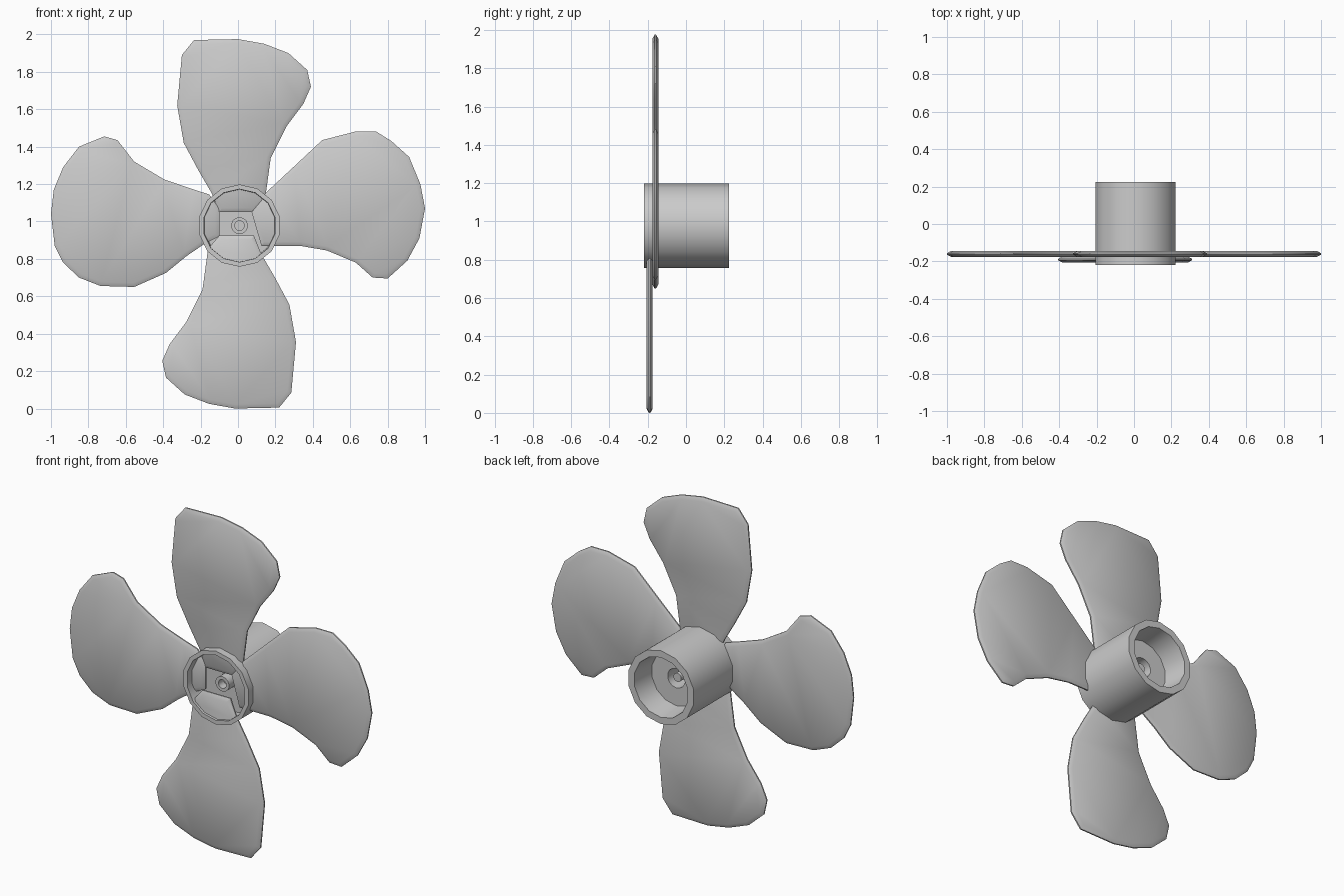
import bpy, bmesh, math

if "Cube" in bpy.data.objects:
    bpy.data.objects.remove(bpy.data.objects["Cube"])


def finish(bm, name):
    bmesh.ops.recalc_face_normals(bm, faces=bm.faces[:])
    me = bpy.data.meshes.new(name)
    bm.to_mesh(me)
    bm.free()
    ob = bpy.data.objects.new(name, me)
    bpy.context.collection.objects.link(ob)
    bpy.ops.object.select_all(action='DESELECT')
    ob.select_set(True)
    bpy.context.view_layer.objects.active = ob
    bpy.ops.object.shade_smooth_by_angle(angle=math.radians(30))
    return ob


def lathe(name, profile, sides, cx, cz):
    """Spin a (radius, y) profile around the y axis; ends sit on the axis."""
    bm = bmesh.new()
    rings = []
    for r, y in profile:
        if r == 0:
            rings.append([bm.verts.new((cx, y, cz))] * sides)
        else:
            rings.append([bm.verts.new((cx + r * math.sin(2 * math.pi * i / sides), y,
                                        cz + r * math.cos(2 * math.pi * i / sides)))
                          for i in range(sides)])
    for a, b in zip(rings, rings[1:]):
        for i in range(sides):
            j = (i + 1) % sides
            quad = list(dict.fromkeys([a[i], a[j], b[j], b[i]]))
            bm.faces.new(quad)
    return finish(bm, name)


def blade(name, outline, y):
    """Thin plate with a tapered edge all round."""
    bm = bmesh.new()
    front = [bm.verts.new((x, y - 0.004, z)) for x, z in outline]
    back = [bm.verts.new((x, y + 0.004, z)) for x, z in outline]
    n = len(outline)
    caps = [bm.faces.new(front), bm.faces.new(back[::-1])]
    for i in range(n):
        j = (i + 1) % n
        bm.faces.new((front[i], back[i], back[j], front[j]))
    bmesh.ops.recalc_face_normals(bm, faces=bm.faces[:])
    bmesh.ops.inset_individual(bm, faces=caps, thickness=0.022, depth=0.012,
                               use_even_offset=True)
    bmesh.ops.triangulate(bm, faces=caps)
    return finish(bm, name)


# Hub: front recess with a hollow boss, back socket with a shaft in a hole
hub_profile = [
    (0, -0.11), (0.026, -0.11), (0.026, -0.16), (0.045, -0.16), (0.045, -0.10),
    (0.19, -0.10), (0.195, -0.22), (0.22, -0.22), (0.22, 0.225), (0.18, 0.225),
    (0.165, 0.08), (0.058, 0.08), (0.058, -0.02), (0.026, -0.02), (0.026, 0.07), (0, 0.07)]
lathe("hub", hub_profile, 14, 0.008, 0.978)

# Upper and lower blades share one outline, turned half way round
upper = [(-0.10, 1.05), (-0.14, 1.15), (-0.21, 1.27), (-0.29, 1.42), (-0.325, 1.62),
         (-0.30, 1.89), (-0.235, 1.97), (0, 1.975), (0.14, 1.95), (0.27, 1.90),
         (0.37, 1.81), (0.39, 1.72), (0.35, 1.63), (0.26, 1.51), (0.175, 1.34),
         (0.145, 1.12), (0.085, 1.05)]
blade("upper_blade", upper, -0.16)
blade("lower_blade", [(-0.015 - x, 1.975 - z) for x, z in upper], -0.19)

# Side blades
right = [(0.07, 1.06), (0.145, 1.15), (0.29, 1.285), (0.45, 1.435), (0.625, 1.48),
         (0.74, 1.48), (0.82, 1.43), (0.915, 1.345), (0.975, 1.20), (1.0, 1.07),
         (0.97, 0.91), (0.905, 0.79), (0.80, 0.695), (0.72, 0.70), (0.63, 0.78),
         (0.475, 0.845), (0.33, 0.87), (0.125, 0.87)]
left = [(-0.10, 1.07), (-0.155, 1.145), (-0.235, 1.17), (-0.395, 1.225), (-0.555, 1.32),
        (-0.645, 1.435), (-0.715, 1.455), (-0.85, 1.40), (-0.935, 1.29), (-0.985, 1.17),
        (-1.0, 1.04), (-0.98, 0.87), (-0.935, 0.78), (-0.85, 0.70), (-0.735, 0.655),
        (-0.555, 0.65), (-0.385, 0.725), (-0.275, 0.815), (-0.18, 0.88), (-0.10, 0.92)]
blade("right_blade", right, -0.16)
blade("left_blade", left, -0.16)
